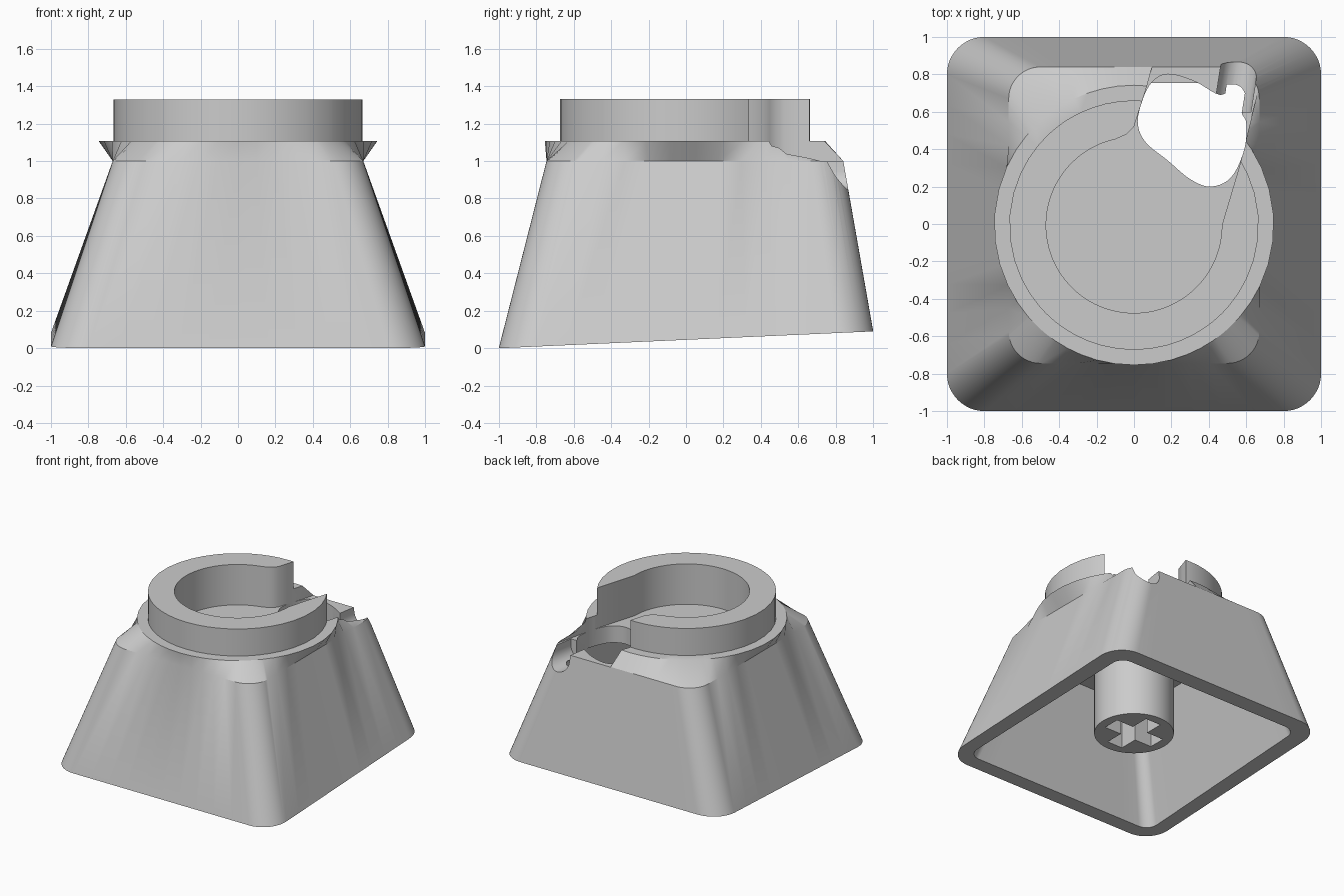
import bpy, bmesh
from math import sin, cos, pi, radians
from mathutils import Vector

cube = bpy.data.objects.get("Cube")
if cube:
    bpy.data.objects.remove(cube)

mat = bpy.data.materials.new("light grey plastic")
mat.use_nodes = True
mat.diffuse_color = (0.6, 0.6, 0.6, 1)
mat.node_tree.nodes["Principled BSDF"].inputs["Base Color"].default_value = (0.6, 0.6, 0.6, 1)

CY = -0.006  # ring centre in y


def rounded_rect(hx, y0, y1, r, z, tilt=0.0, arc=12, flat=10):
    """Rounded rectangle loop with evenly divided sides."""
    pts = []
    centres = [(hx - r, y1 - r), (r - hx, y1 - r), (r - hx, y0 + r), (hx - r, y0 + r)]
    for k, (cx, cy) in enumerate(centres):
        for i in range(arc + 1):
            a = (k + i / arc) * pi / 2
            pts.append(Vector((cx + r * cos(a), cy + r * sin(a), 0)))
        a = (k + 1) * pi / 2
        nx, ny = centres[(k + 1) % 4]
        end = Vector((nx + r * cos(a), ny + r * sin(a), 0))
        start = pts[-1]
        pts += [start.lerp(end, i / flat) for i in range(1, flat)]
    for p in pts:
        p.z = z + tilt * (p.y + 1)
    return pts


def circle_like(loop, r, z):
    """Circle whose points share the bearings of another loop."""
    out = []
    for p in loop:
        d = Vector((p.x, p.y - CY, 0)).normalized() * r
        out.append(Vector((d.x, d.y + CY, z)))
    return out


def loft(name, loops):
    bm = bmesh.new()
    rings = [[bm.verts.new(p) for p in loop] for loop in loops]
    for a, b in zip(rings, rings[1:]):
        n = len(a)
        for i in range(n):
            bm.faces.new((a[i], a[(i + 1) % n], b[(i + 1) % n], b[i]))
    bm.faces.new(rings[0][::-1])
    bm.faces.new(rings[-1])
    bmesh.ops.recalc_face_normals(bm, faces=bm.faces)
    me = bpy.data.meshes.new(name)
    bm.to_mesh(me)
    bm.free()
    me.materials.append(mat)
    ob = bpy.data.objects.new(name, me)
    bpy.context.collection.objects.link(ob)
    return ob


def prism(name, outline, z0, z1):
    return loft(name, [[Vector((x, y, z)) for x, y in outline] for z in (z0, z1)])


def disc(r, n=64):
    return [(r * cos(2 * pi * i / n), r * sin(2 * pi * i / n)) for i in range(n)]


def activate(ob):
    bpy.ops.object.select_all(action='DESELECT')
    ob.select_set(True)
    bpy.context.view_layer.objects.active = ob


def cut(ob, cutter):
    activate(ob)
    mod = ob.modifiers.new("cut", 'BOOLEAN')
    mod.operation = 'DIFFERENCE'
    mod.solver = 'EXACT'
    mod.object = cutter
    bpy.ops.object.modifier_apply(modifier=mod.name)
    bpy.data.objects.remove(cutter)


def smooth_path(pts, steps=5):
    """Closed Catmull-Rom outline through the points."""
    out, n = [], len(pts)
    for i in range(n):
        a, b, c, d = (Vector(pts[(i + k) % n]) for k in (-1, 0, 1, 2))
        for s in range(steps):
            t = s / steps
            p = 0.5 * (2 * b + (c - a) * t + (2 * a - 5 * b + 4 * c - d) * t * t
                       + (3 * b - a - 3 * c + d) * t ** 3)
            out.append((p.x, p.y))
    return out


# Key body: tapered skirt, flared collar and raised round rim
base = rounded_rect(1, -1, 1, 0.2, 0, 0.045)
top = rounded_rect(0.67, -0.745, 0.84, 0.17, 1.0)
body = loft("key_body", [
    base, top,
    circle_like(top, 0.748, 1.108),
    circle_like(top, 0.667, 1.108),
    circle_like(top, 0.667, 1.33)])

# Hollow underside
cut(body, loft("cavity", [
    rounded_rect(0.92, -0.91, 0.9, 0.1, -0.1),
    rounded_rect(0.6, -0.66, 0.745, 0.08, 0.86)]))

# Round pocket that opens through the rim at the back
pocket = []
for i in range(65):
    a = -radians(258) * i / 64
    pocket.append((0.47 * cos(a), CY + 0.47 * sin(a)))
pocket += [(-0.04, 0.48), (0, 0.52), (0.025, 0.6), (0.07, 0.74), (0.12, 0.93),
           (0.715, 0.93), (0.57, 0.33)]
cut(body, prism("pocket", pocket, 0.998, 1.5))

# Irregular hole through the pocket floor
hole = [(0.06, 0.7), (0.12, 0.78), (0.2, 0.8), (0.33, 0.76), (0.46, 0.69), (0.53, 0.735),
        (0.58, 0.72), (0.575, 0.6), (0.6, 0.54), (0.59, 0.4), (0.52, 0.25), (0.41, 0.2),
        (0.3, 0.24), (0.18, 0.34), (0.06, 0.44), (0.02, 0.55)]
cut(body, prism("floor_hole", smooth_path(hole), 0.8, 1.2))

# Round-bottomed notch in the back corner
profile = [(0.1, 0.3)] + [(0.1 * cos(a), 0.1 * sin(a)) for a in
                          (-pi * i / 16 for i in range(17))] + [(-0.1, 0.3)]
cut(body, loft("notch", [[Vector((cx + u, y, 0.945 + v)) for u, v in profile]
                         for cx, y in ((0.525, 0.6), (0.585, 0.98))]))

# Stem with a cross-shaped socket
stem = prism("stem", disc(0.3), 0.13, 0.9)
L, W = 0.225, 0.07
cross = [(L, -W), (L, W), (W, W), (W, L), (-W, L), (-W, W),
         (-L, W), (-L, -W), (-W, -W), (-W, -L), (W, -L), (W, -W)]
cut(stem, prism("socket", cross, 0, 0.55))

for ob in (body, stem):
    activate(ob)
    bpy.ops.object.shade_smooth_by_angle(angle=radians(30))
